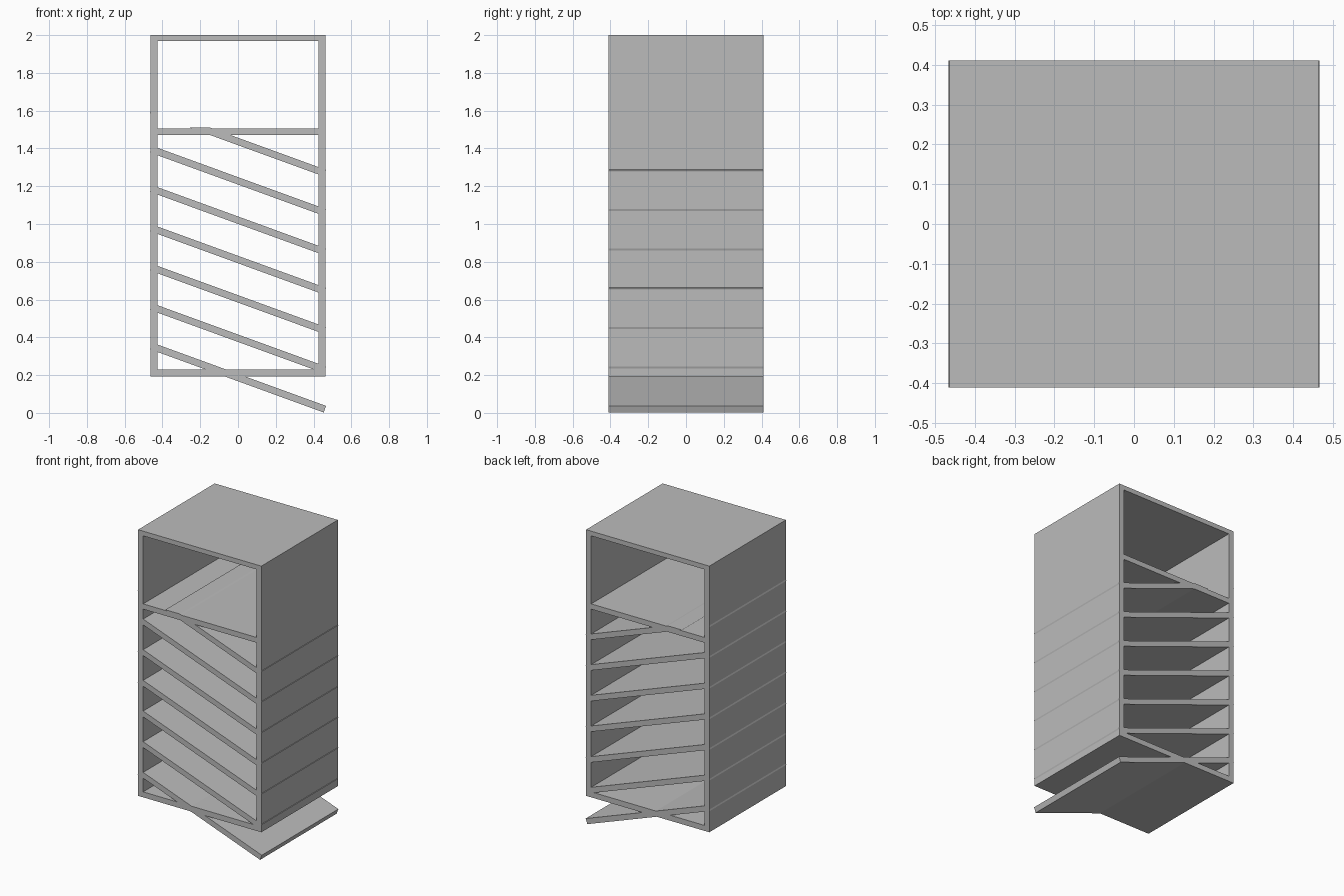
import bpy, bmesh, math
from mathutils import Matrix, Vector

cube = bpy.data.objects.get("Cube")
if cube:
    bpy.data.objects.remove(cube, do_unlink=True)

grey = bpy.data.materials.new("plain grey")
grey.use_nodes = True
colour = (0.5, 0.5, 0.5, 1)
grey.diffuse_color = colour
grey.node_tree.nodes["Principled BSDF"].inputs["Base Color"].default_value = colour

DEPTH = 0.822
HALF = 0.463      # half width of the case
WALL = 0.038
BASE, TOP = 0.192, 2.0


def board(name, size, centre, tilt=0, cuts=()):
    """Box board tilted about y, trimmed by (point, outward normal) planes."""
    bm = bmesh.new()
    place = (Matrix.Translation(centre) @ Matrix.Rotation(tilt, 4, 'Y')
             @ Matrix.Diagonal((*size, 1)))
    bmesh.ops.create_cube(bm, size=1, matrix=place)
    for point, normal in cuts:
        geom = bm.verts[:] + bm.edges[:] + bm.faces[:]
        bmesh.ops.bisect_plane(bm, geom=geom, plane_co=Vector(point),
                               plane_no=Vector(normal), clear_outer=True)
        bmesh.ops.holes_fill(bm, edges=[e for e in bm.edges if e.is_boundary])
    bmesh.ops.recalc_face_normals(bm, faces=bm.faces)
    mesh = bpy.data.meshes.new(name)
    bm.to_mesh(mesh)
    bm.free()
    mesh.materials.append(grey)
    obj = bpy.data.objects.new(name, mesh)
    bpy.context.collection.objects.link(obj)
    return obj


# Open case: two walls with top, base and level shelf between them
for side, sign in (("left", 1), ("right", -1)):
    board(side + "_wall", (WALL, DEPTH, TOP - BASE),
          (sign * (HALF - WALL / 2), 0, (TOP + BASE) / 2))
for name, low, high in (("top_panel", 1.968, TOP),
                        ("level_shelf", 1.47, 1.506),
                        ("base_panel", BASE, 0.229)):
    width = 2 * HALF if name != "level_shelf" else 2 * (HALF - WALL)
    board(name, (width, DEPTH, high - low), (0, 0, (low + high) / 2))

# Sloping shelves, poking slightly through both walls
tilt = math.radians(20)
size = (2 * 0.46 / math.cos(tilt), DEPTH, 0.037)
for i in range(6):
    board(f"sloping_shelf_{i + 1}", size, (0, 0, 0.187 + i * 0.2083), tilt)

# Highest slope is trimmed at the level shelf, its end remains in the wall
centre = (0, 0, 0.187 + 6 * 0.2083)
board("upper_sloping_shelf", size, centre, tilt, [((0, 0, 1.511), (0, 0, 1))])
board("upper_shelf_end", size, centre, tilt,
      [((WALL - HALF, 0, 0), (1, 0, 0))])
